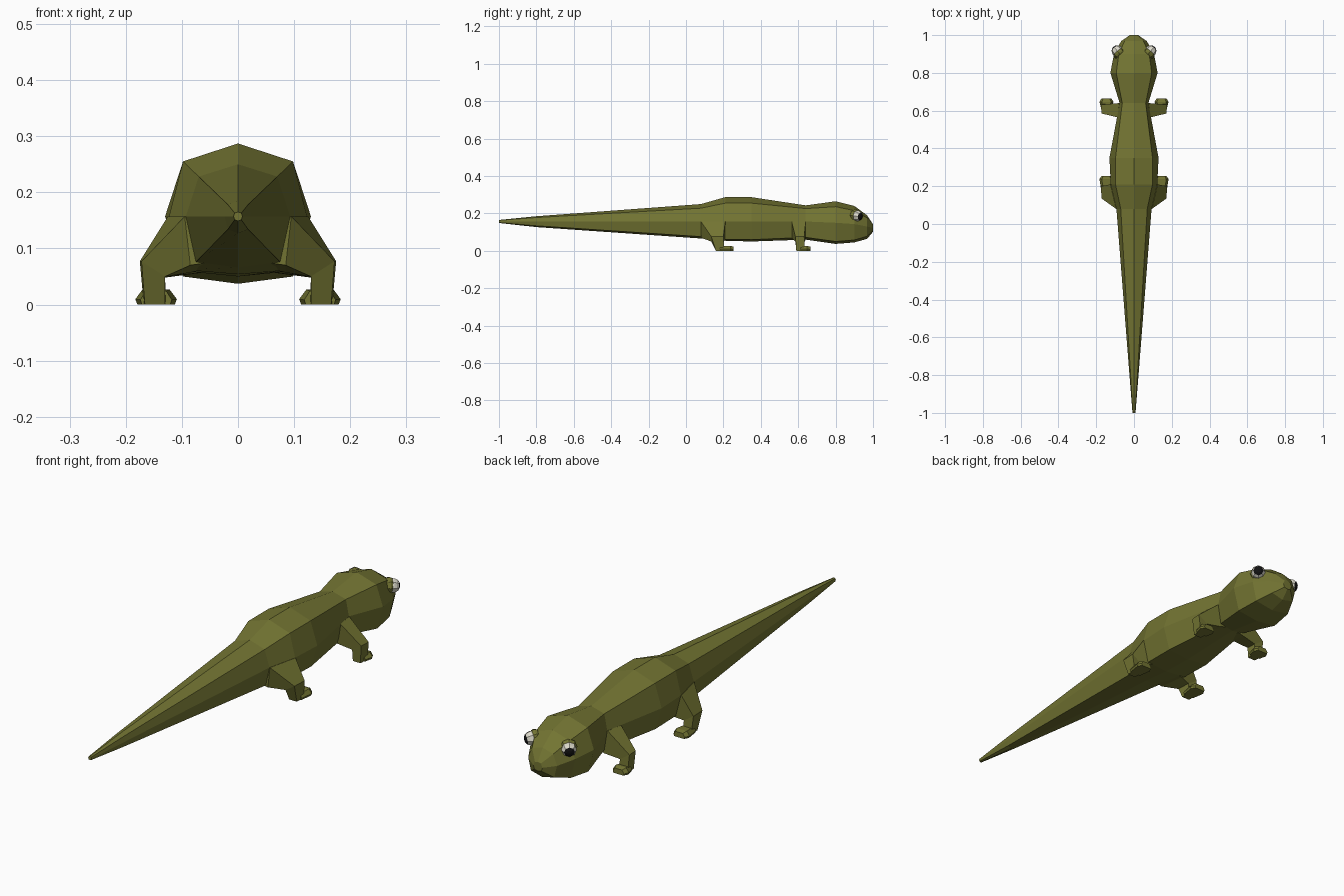
import bpy, bmesh, math
from mathutils import Vector

if "Cube" in bpy.data.objects:
    bpy.data.objects.remove(bpy.data.objects["Cube"])


def material(name, rgb):
    m = bpy.data.materials.new(name)
    m.diffuse_color = (*rgb, 1)
    m.use_nodes = True
    m.node_tree.nodes["Principled BSDF"].inputs["Base Color"].default_value = m.diffuse_color
    return m


olive = material("olive skin", (0.17, 0.175, 0.032))
white = material("eye white", (0.72, 0.70, 0.60))
black = material("pupil black", (0.006, 0.006, 0.006))


def finish(name, bm, mats):
    bmesh.ops.recalc_face_normals(bm, faces=bm.faces)
    me = bpy.data.meshes.new(name)
    bm.to_mesh(me)
    bm.free()
    for m in mats:
        me.materials.append(m)
    ob = bpy.data.objects.new(name, me)
    bpy.context.collection.objects.link(ob)
    return ob


def loft(name, rings, mat):
    """Closed skin through rings that have equal point counts."""
    bm = bmesh.new()
    loops = [[bm.verts.new(p) for p in r] for r in rings]
    n = len(loops[0])
    for a, b in zip(loops, loops[1:]):
        for i in range(n):
            j = (i + 1) % n
            bm.faces.new((a[i], a[j], b[j], b[i]))
    bm.faces.new(loops[0])
    bm.faces.new(loops[-1])
    return finish(name, bm, [mat])


# Body, head and tail: y, top z, upper edge x/z, side x/z, lower edge x/z, bottom z
sections = [
    (-1.00, .165, .006, .163, .008, .157, .006, .151, .149),
    (-0.80, .185, .018, .178, .024, .157, .018, .134, .127),
    (0.08, .250, .070, .228, .093, .157, .075, .076, .066),
    (0.21, .287, .098, .255, .123, .157, .098, .062, .054),
    (0.35, .287, .098, .255, .130, .157, .100, .060, .050),
    (0.64, .243, .062, .226, .076, .157, .062, .072, .060),
    (0.80, .265, .094, .236, .125, .150, .098, .050, .037),
    (0.90, .240, .080, .215, .106, .143, .086, .058, .045),
    (0.968, .190, .050, .176, .068, .130, .055, .078, .064),
    (1.00, .142, .014, .138, .022, .122, .016, .106, .102),
]
rings = []
for y, top, ux, uz, sx, sz, lx, lz, bot in sections:
    rings.append([(0, y, top), (ux, y, uz), (sx, y, sz), (lx, y, lz),
                  (0, y, bot), (-lx, y, lz), (-sx, y, sz), (-ux, y, uz)])
loft("body", rings, olive)


def make_leg(kind, side, y0, y1, hip, k0, k1, f0, f1):
    """Hip along y0..y1, knee and shin along k0..k1, foot along f0..f1."""
    s = side
    label = kind + ("_right" if s > 0 else "_left")
    h0, h1, inner = hip
    leg = [
        [(s * inner * .6, y0, .15), (s * inner * .6, y1, .15),
         (s * inner * .6, y1, .065), (s * inner * .6, y0, .075)],
        [(s * h0, y0, .157), (s * h1, y1, .157),
         (s * inner, y1, .057), (s * inner, y0, .07)],
        [(s * .172, k0, .077), (s * .175, k1, .077),
         (s * .130, k1, .048), (s * .130, k0, .050)],
        [(s * .166, f0, .0), (s * .168, f0 + .045, .0),
         (s * .128, f0 + .045, .0), (s * .130, f0, .0)],
    ]
    loft(label + "_leg", leg, olive)
    # Foot: six-sided pad reaching forward
    foot = []
    for y, w, h in ((f0 + .022, .028, .024), (f1 - .018, .037, .027),
                    (f1, .026, .022)):
        foot.append([(s * .146 + w * u, y, h * v) for u, v in
                     ((-.9, 0), (.9, 0), (1, .35), (.65, 1), (-.65, 1), (-1, .35))])
    loft(label + "_foot", foot, olive)


def make_eye(side):
    tag = "_right" if side > 0 else "_left"
    centre = Vector((side * .086, .913, .188))
    look = Vector((side * .62, .74, -.15)).normalized()
    turn = look.to_track_quat('Z', 'Y')

    def ball(name, radius, shift, squash, mats):
        bm = bmesh.new()
        bmesh.ops.create_uvsphere(bm, u_segments=8, v_segments=8, radius=radius)
        for f in bm.faces:
            if len(mats) > 1 and f.calc_center_median().z > radius * .72:
                f.material_index = 1
        for v in bm.verts:
            v.co.z *= squash
            v.co = centre + look * shift + turn @ v.co
        finish(name + tag, bm, mats)

    # Eyeball with dark front cap, set in a skin-coloured lid
    ball("eyeball", .030, .004, 1.0, [white, black])
    ball("eyelid", .034, -.012, .65, [olive])


for side in (1, -1):
    make_leg("rear", side, .08, .21, (.095, .125, .085), .135, .200, .160, .255)
    make_leg("front", side, .565, .64, (.088, .078, .062), .585, .632, .590, .665)
    make_eye(side)
